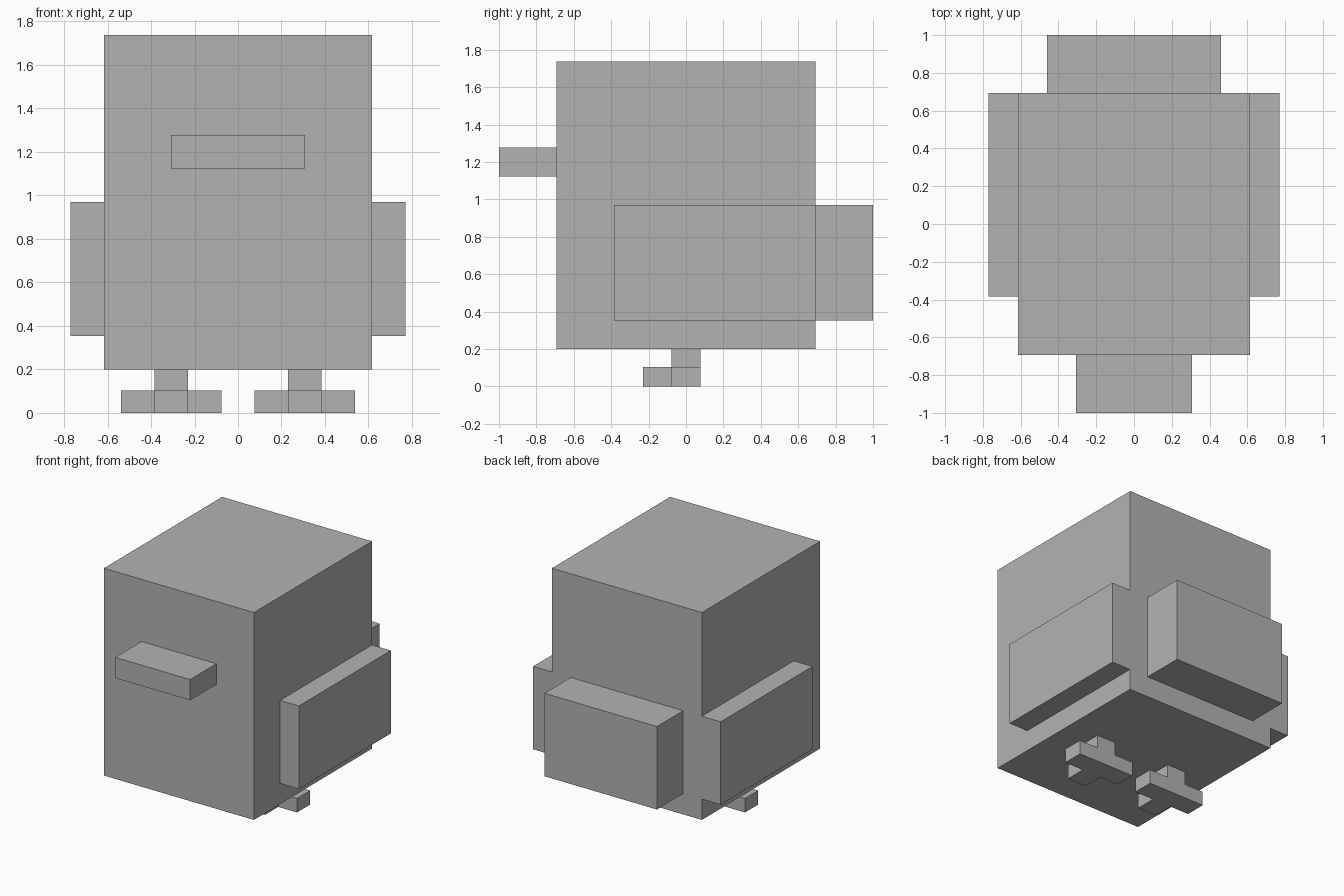
import bpy
import bmesh

cube = bpy.data.objects.get("Cube")
if cube:
    bpy.data.objects.remove(cube, do_unlink=True)

U = 1 / 13  # modelling unit: the whole model is 26 units long

grey = bpy.data.materials.new("plain grey")
grey.use_nodes = True
COLOUR = (0.45, 0.45, 0.45, 1.0)
grey.diffuse_color = COLOUR
grey.node_tree.nodes["Principled BSDF"].inputs["Base Color"].default_value = COLOUR


def box(name, x, y, z):
    """Flat-shaded box from (min, max) pairs: x and y in units, z in scene size."""
    bm = bmesh.new()
    bmesh.ops.create_cube(bm, size=1)
    lo = (x[0] * U, y[0] * U, z[0])
    hi = (x[1] * U, y[1] * U, z[1])
    for v in bm.verts:
        v.co = [hi[i] if v.co[i] > 0 else lo[i] for i in range(3)]
    mesh = bpy.data.meshes.new(name)
    bm.to_mesh(mesh)
    bm.free()
    mesh.materials.append(grey)
    obj = bpy.data.objects.new(name, mesh)
    bpy.context.collection.objects.link(obj)
    return obj


LEG = 0.2            # underside of the body
FOOT = 0.104         # top of the feet
WING = (LEG + 2 * U, LEG + 10 * U)

# Body, beak and tail
box("body", (-8, 8), (-9, 9), (LEG, LEG + 20 * U))
box("beak", (-4, 4), (-13, -9), (LEG + 12 * U, LEG + 14 * U))
box("tail", (-6, 6), (9, 13), WING)

# Paired wings, legs and feet
for side, s in (("left", 1), ("right", -1)):
    def span(a, b):
        return tuple(sorted((a * s, b * s)))

    box(side + "_wing", span(8, 10), (-5, 9), WING)
    box(side + "_leg", span(3, 5), (-1, 1), (FOOT, LEG))
    box(side + "_foot", span(1, 7), (-1, 1), (0, FOOT))
    box(side + "_front_toe", span(3, 5), (-3, -1), (0, FOOT))
